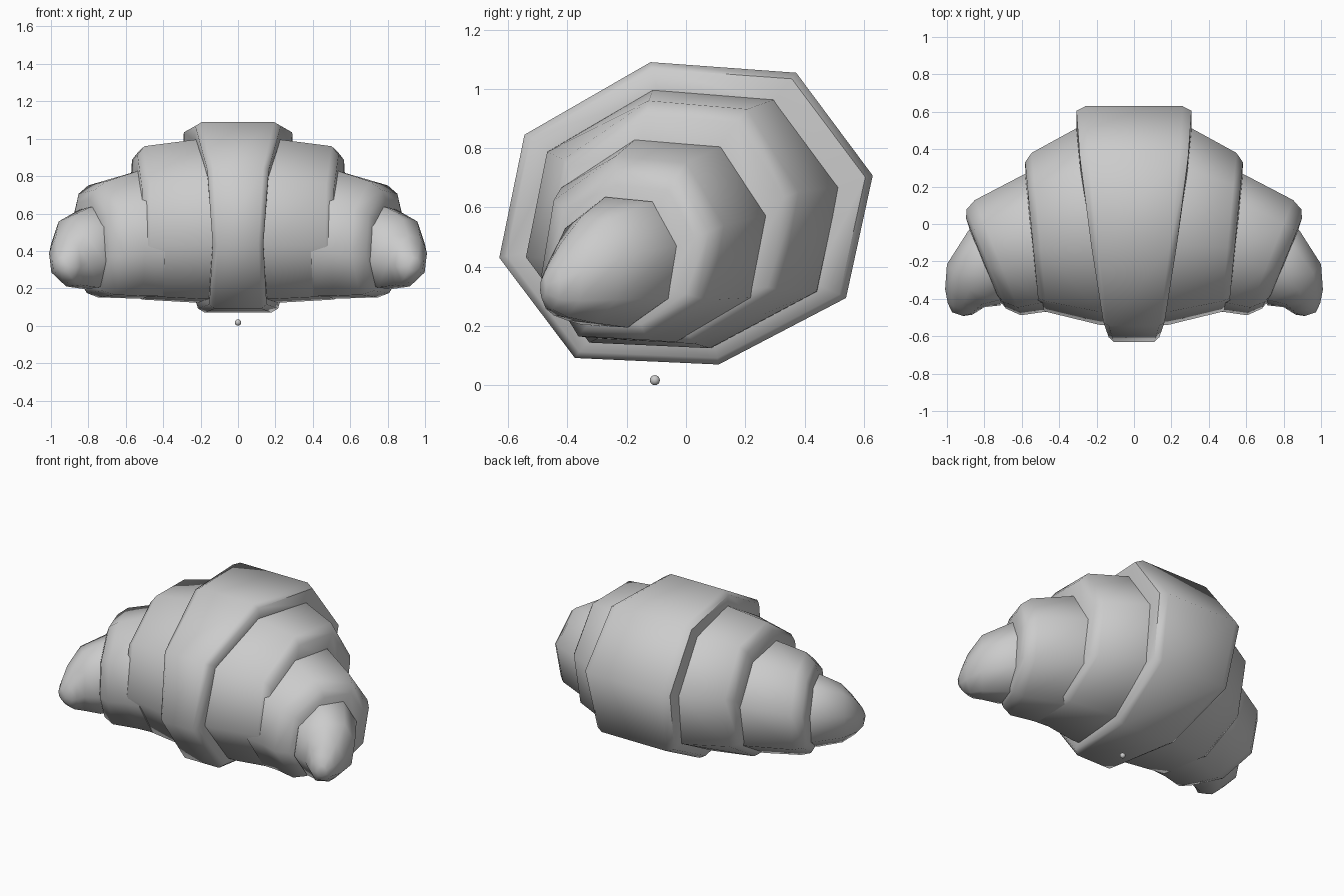
import bpy, bmesh, math

if "Cube" in bpy.data.objects:
    bpy.data.objects.remove(bpy.data.objects["Cube"])

# Slightly skewed octagon shared by every roll of dough (unit y, z)
OCT = [(-.19, 1), (.59, .93), (1, .25), (.857, -.56),
       (.175, -1), (-.595, -.957), (-1, -.294), (-.865, .52)]


def ring(cx, cy, cz, hx, hy, hz, kz=0.0):
    """Octagonal ring; hx and kz lean it along x."""
    return [(cx + hx * u + kz * w, cy + hy * u, cz + hz * w) for u, w in OCT]


def smooth(obj, angle):
    bpy.ops.object.select_all(action='DESELECT')
    obj.select_set(True)
    bpy.context.view_layer.objects.active = obj
    bpy.ops.object.shade_smooth_by_angle(angle=math.radians(angle))


def loft(name, rings, mirror=True):
    bm = bmesh.new()
    loops = [[bm.verts.new(p) for p in r] for r in rings]
    for a, b in zip(loops, loops[1:]):
        for i in range(8):
            j = (i + 1) % 8
            bm.faces.new((a[i], a[j], b[j], b[i]))
    bm.faces.new(loops[0])
    bm.faces.new(loops[-1][::-1])
    bmesh.ops.recalc_face_normals(bm, faces=bm.faces)
    me = bpy.data.meshes.new(name)
    bm.to_mesh(me)
    bm.free()
    obj = bpy.data.objects.new(name, me)
    bpy.context.collection.objects.link(obj)
    smooth(obj, 62)
    if mirror:
        obj.modifiers.new("Mirror", 'MIRROR')
    return obj


# Wide centre band, built on both sides of x = 0
half = [ring(.185, 0, .58, .07, .63, .51, .02),
        ring(.222, 0, .58, .08, .605, .488, .022),
        ring(.222, 0, .575, .08, .50, .41, .02)]
other = [[(-x, y, z) for x, y, z in r] for r in half[::-1]]
loft("centre_band", other + half, mirror=False)

# Inner rolls either side of the band
loft("inner_roll", [
    ring(.05, 0, .565, .02, .535, .44),
    ring(.24, -.012, .56, .06, .528, .435),
    ring(.508, -.045, .55, .04, .425, .41),
    ring(.545, -.06, .54, .037, .39, .373),
    ring(.545, -.10, .49, .035, .32, .30)])

# Outer rolls
loft("outer_roll", [
    ring(.42, -.09, .49, .03, .375, .345),
    ring(.535, -.10, .4875, .04, .372, .3425),
    ring(.728, -.18, .462, .123, .308, .31),
    ring(.79, -.187, .45, .105, .265, .275),
    ring(.808, -.19, .44, .09, .22, .235),
    ring(.812, -.20, .42, .06, .15, .16)])

# Pointed tips curling to the front
loft("tip", [
    ring(.72, -.18, .42, .06, .19, .21),
    ring(.80, -.235, .415, .085, .20, .22),
    ring(.90, -.33, .39, .10, .115, .18),
    ring(.925, -.41, .355, .085, .06, .125),
    ring(.93, -.455, .335, .065, .03, .08),
    ring(.942, -.482, .33, .03, .01, .035)])

# Small crumb underneath
bpy.ops.mesh.primitive_uv_sphere_add(segments=16, ring_count=8, radius=.017,
                                     location=(0, -.105, .017))
crumb = bpy.context.object
crumb.name = "crumb"
smooth(crumb, 60)
